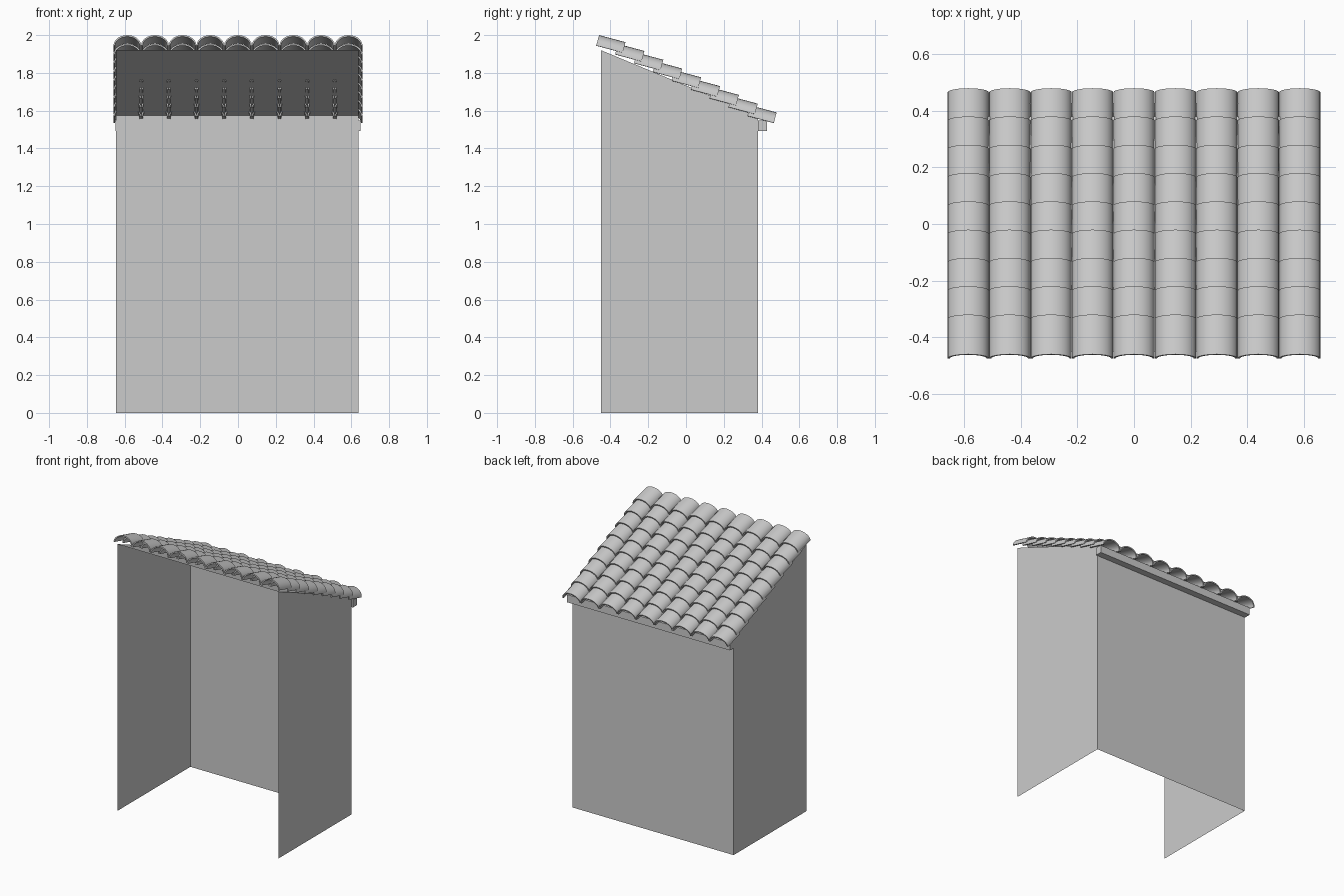
import bpy, bmesh
from math import sin, cos, pi, radians, tan

if "Cube" in bpy.data.objects:
    bpy.data.objects.remove(bpy.data.objects["Cube"])

XL, XR = -0.645, 0.637          # side wall positions
YF, YB = -0.45, 0.38            # front and back of the walls
ZF, ZB = 1.92, 1.575            # wall height at front and back


def make_object(name, verts, faces):
    mesh = bpy.data.meshes.new(name)
    mesh.from_pydata(verts, [], faces)
    ob = bpy.data.objects.new(name, mesh)
    bpy.context.collection.objects.link(ob)
    return ob


# Walls: thin sheets, open at the front
def side_wall(name, x):
    make_object(name, [(x, YF, 0), (x, YB, 0), (x, YB, ZB), (x, YF, ZF)], [(0, 1, 2, 3)])


side_wall("left_wall", XL)
side_wall("right_wall", XR)
make_object("back_wall", [(XR, YB, 0), (XL, YB, 0), (XL, YB, ZB), (XR, YB, ZB)], [(0, 1, 2, 3)])

# Sloping sheet under the tiles
make_object("roof_deck", [(XL, YF, ZF), (XR, YF, ZF), (XR, YB, ZB), (XL, YB, ZB)], [(0, 1, 2, 3)])

# Eave beam along the back
bpy.ops.mesh.primitive_cube_add(size=1, location=(0, 0.404, 1.52))
beam = bpy.context.object
beam.name = "eave_beam"
beam.scale = (1.298, 0.048, 0.055)

# Barrel tile: half-ellipse profile swept along a 15 degree slope
ROWS, COLS = 9, 9
PITCH_X, STEP_Y, STEP_Z = 0.1465, 0.1, -0.0465
HALF_W, RISE, LENGTH, SEGS = 0.073, 0.057, 0.145, 12
slope = radians(15)
x0, y0, z0 = -PITCH_X * (COLS - 1) / 2, -0.475, 1.945

verts = []
for d in (0, LENGTH):
    for i in range(SEGS + 1):
        a = pi * i / SEGS
        h = RISE * sin(a)
        verts.append((x0 + HALF_W * cos(a),
                      y0 + d * cos(slope) + h * sin(slope),
                      z0 - d * sin(slope) + h * cos(slope)))
n = SEGS + 1
faces = [(i, n + i, n + i + 1, i + 1)[::-1] for i in range(SEGS)]
tiles = make_object("roof_tiles", verts, faces)

# Make sure the tile faces point upward so the thickness grows inward
bm = bmesh.new()
bm.from_mesh(tiles.data)
bm.normal_update()
if sum(f.normal.z for f in bm.faces) < 0:
    bmesh.ops.reverse_faces(bm, faces=bm.faces[:])
bm.to_mesh(tiles.data)
bm.free()

solid = tiles.modifiers.new("thickness", 'SOLIDIFY')
solid.thickness = 0.008
solid.offset = -1


def add_array(name, count, offset):
    arr = tiles.modifiers.new(name, 'ARRAY')
    arr.count = count
    arr.use_relative_offset = False
    arr.use_constant_offset = True
    arr.constant_offset_displace = offset


add_array("columns", COLS, (PITCH_X, 0, 0))
add_array("rows", ROWS, (0, STEP_Y, STEP_Z))

# Smooth the barrels while keeping the tile rims sharp
bpy.ops.object.select_all(action='DESELECT')
tiles.select_set(True)
bpy.context.view_layer.objects.active = tiles
bpy.ops.object.modifier_apply(modifier="thickness")
bpy.ops.object.shade_smooth_by_angle(angle=radians(40))
